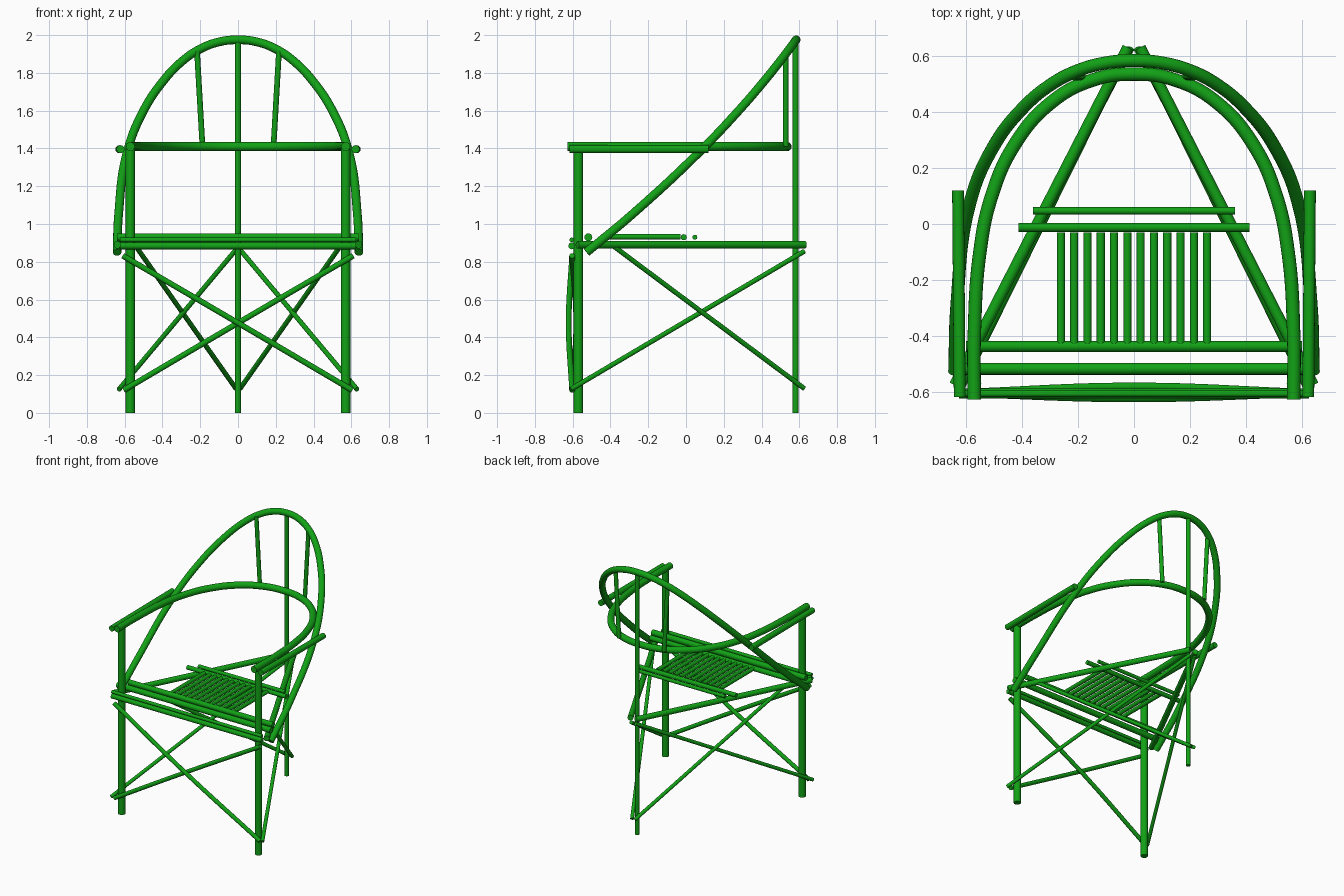
import bpy
import math

old = bpy.data.objects.get("Cube")
if old:
    bpy.data.objects.remove(old, do_unlink=True)

GREEN = (0.006, 0.36, 0.008, 1.0)
green = bpy.data.materials.new("green_cane")
green.use_nodes = True
green.diffuse_color = GREEN
green.node_tree.nodes["Principled BSDF"].inputs["Base Color"].default_value = GREEN


def cane(name, points, radius):
    """Round cane along points; more than two points make a smooth bend."""
    curve = bpy.data.curves.new(name, "CURVE")
    curve.dimensions = "3D"
    curve.bevel_depth = radius
    curve.bevel_resolution = 6
    curve.use_fill_caps = True
    curve.resolution_u = 10
    if len(points) == 2:
        spline = curve.splines.new("POLY")
        spline.points.add(1)
        for p, co in zip(spline.points, points):
            p.co = (*co, 1)
    else:
        spline = curve.splines.new("BEZIER")
        spline.bezier_points.add(len(points) - 1)
        for p, co in zip(spline.bezier_points, points):
            p.co = co
            p.handle_left_type = p.handle_right_type = "AUTO"
    curve.materials.append(green)
    obj = bpy.data.objects.new(name, curve)
    bpy.context.collection.objects.link(obj)
    bpy.ops.object.select_all(action="DESELECT")
    obj.select_set(True)
    bpy.context.view_layer.objects.active = obj
    bpy.ops.object.convert(target="MESH")
    bpy.ops.object.shade_smooth_by_angle(angle=math.radians(40))


def cane_pair(name, points, radius):
    """The same cane on the left (+x) and right (-x)."""
    for side, s in (("left", 1), ("right", -1)):
        cane(f"{name}_{side}", [(s * x, y, z) for x, y, z in points], radius)


def crossbar(name, half, y, z, radius):
    cane(name, [(-half, y, z), (half, y, z)], radius)


def hoop(name, half, radius):
    """Mirror a half path, ending on the centre line, into a full bow."""
    cane(name, half + [(-x, y, z) for x, y, z in reversed(half[:-1])], radius)


# Legs
cane_pair("front_leg", [(0.57, -0.57, 0), (0.57, -0.57, 1.40)], 0.025)
cane("back_leg", [(0, 0.58, 0), (0, 0.58, 1.96)], 0.016)

# Level arm bow and the short canes beside it
arm_plan = [(0.57, -0.627), (0.57, -0.4), (0.55, -0.1), (0.508, 0.1),
            (0.428, 0.28), (0.3, 0.43), (0.15, 0.513), (0, 0.535)]
hoop("arm_bow", [(x, y, 1.41) for x, y in arm_plan], 0.024)
cane_pair("arm_side_cane", [(0.622, -0.617, 1.396), (0.628, 0.12, 1.396)], 0.021)


# Leaning back hoop: outline from the front, depth follows height
def lean(z):
    return -0.51 + 1.117 * (z - 0.863) - 0.233 * (z - 0.863) * (z - 1.4)


back_outline = [(0.64, 0.85), (0.632, 1.05), (0.587, 1.38), (0.5, 1.6),
                (0.4, 1.752), (0.3, 1.858), (0.205, 1.924), (0.1, 1.964), (0, 1.975)]
hoop("back_hoop", [(x, lean(z), z) for x, z in back_outline], 0.023)
cane_pair("back_spindle", [(0.188, 0.528, 1.41), (0.217, 0.528, 1.915)], 0.015)

# Seat frame
cane_pair("seat_side_rail", [(0.64, -0.575, 0.89), (0.022, 0.63, 0.89)], 0.02)
crossbar("front_lower_rail", 0.625, -0.605, 0.884, 0.018)
crossbar("front_upper_rail", 0.625, -0.605, 0.916, 0.012)
crossbar("seat_front_bar", 0.64, -0.517, 0.93, 0.021)
crossbar("seat_second_bar", 0.6, -0.437, 0.93, 0.019)
crossbar("seat_back_bar", 0.412, -0.012, 0.93, 0.016)
crossbar("seat_rear_bar", 0.36, 0.047, 0.93, 0.013)

# Seat slats
SLATS = 12
for i in range(SLATS):
    x = -0.261 + i * 0.522 / (SLATS - 1)
    cane(f"seat_slat_{i + 1}", [(x, -0.43, 0.932), (x, -0.03, 0.932)], 0.0145)

# Crossed braces, the front two bowed around each other
for name, s, bow in (("front_brace_outer", -1, -0.621), ("front_brace_inner", 1, -0.581)):
    cane(name, [(-s * 0.605, -0.603, 0.12), (0, bow, 0.476), (s * 0.61, -0.603, 0.832)], 0.015)
cane_pair("rising_brace", [(0.63, -0.61, 0.125), (0.018, 0.625, 0.855)], 0.013)
cane_pair("falling_brace", [(0.55, -0.4, 0.895), (0.012, 0.625, 0.13)], 0.013)
